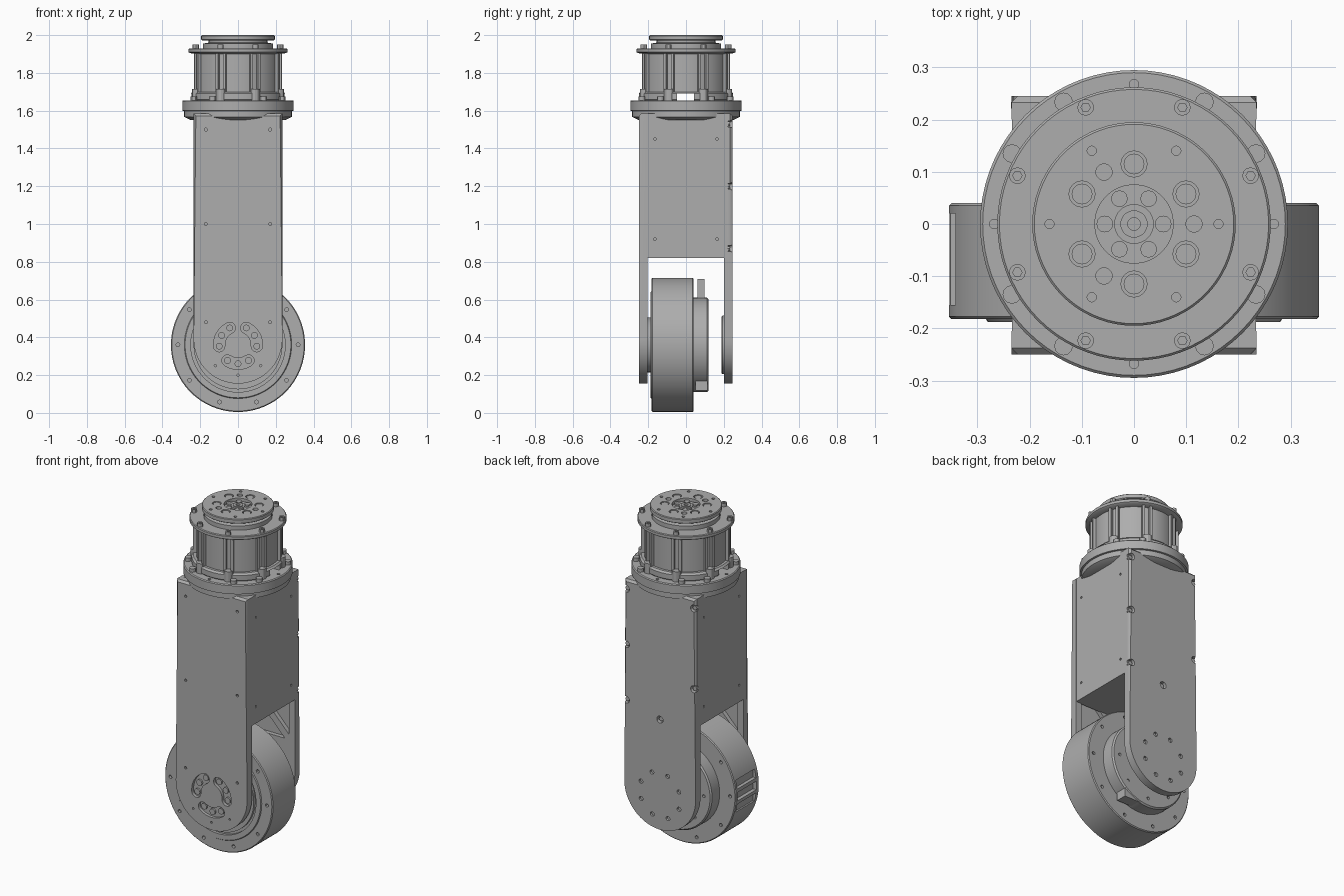
import bpy, bmesh, math
from mathutils import Vector

if "Cube" in bpy.data.objects:
    bpy.data.objects.remove(bpy.data.objects["Cube"])

metal = bpy.data.materials.new("machined_grey")
metal.use_nodes = True
GREY = (0.42, 0.42, 0.42, 1)
metal.diffuse_color = GREY
metal.node_tree.nodes["Principled BSDF"].inputs["Base Color"].default_value = GREY

AXIS = {"x": lambda u, v, h: (h, u, v), "y": lambda u, v, h: (u, h, v), "z": lambda u, v, h: (u, v, h)}
HUB = 0.36  # height of the joint axis


def circle(r, cx=0, cy=0, n=16, phase=0):
    return [(cx + r * math.cos(phase + math.tau * i / n), cy + r * math.sin(phase + math.tau * i / n))
            for i in range(n)]


def rect(u0, u1, v0, v1):
    return [(u0, v0), (u1, v0), (u1, v1), (u0, v1)]


def arc(r, a0, a1, cx, cy, n=8):
    return [(cx + r * math.cos(math.radians(a0 + (a1 - a0) * i / n)),
             cy + r * math.sin(math.radians(a0 + (a1 - a0) * i / n))) for i in range(n + 1)]


def polar(r, degrees, cx=0, cy=0):
    return [(cx + r * math.cos(math.radians(a)), cy + r * math.sin(math.radians(a))) for a in degrees]


def prism(bm, pts, a, b, axis="z"):
    lo, hi = [[bm.verts.new(AXIS[axis](u, v, h)) for u, v in pts] for h in (a, b)]
    bm.faces.new(lo)
    bm.faces.new(hi)
    for i in range(len(pts)):
        j = (i + 1) % len(pts)
        bm.faces.new((lo[i], lo[j], hi[j], hi[i]))
    return bm


def pegs(bm, centres, r, a, b, axis="z", n=12):
    for cx, cy in centres:
        prism(bm, circle(r, cx, cy, n), a, b, axis)
    return bm


def lathe(profile, axis="z", cy=0, n=72):
    bm = bmesh.new()
    vs = [bm.verts.new((r, 0, h)) for r, h in profile]
    es = [bm.edges.new(p) for p in zip(vs, vs[1:])]
    bmesh.ops.spin(bm, geom=vs + es, axis=(0, 0, 1), cent=(0, 0, 0), angle=math.tau, steps=n)
    bmesh.ops.remove_doubles(bm, verts=bm.verts, dist=1e-5)
    for v in bm.verts:
        x, y, z = v.co
        v.co = AXIS[axis](x, y + cy, z)
    return bm


def make(name, bm):
    bmesh.ops.recalc_face_normals(bm, faces=bm.faces)
    me = bpy.data.meshes.new(name)
    bm.to_mesh(me)
    bm.free()
    me.materials.append(metal)
    ob = bpy.data.objects.new(name, me)
    bpy.context.collection.objects.link(ob)
    return ob


def finish(name, bm, cut=None):
    ob = make(name, bm)
    if cut:
        tool = make(name + "_cutter", cut)
        tool.hide_render = True
        mod = ob.modifiers.new("cut", "BOOLEAN")
        mod.operation, mod.solver, mod.object = "DIFFERENCE", "EXACT", tool
        deps = bpy.context.evaluated_depsgraph_get()
        cut_mesh = bpy.data.meshes.new_from_object(ob.evaluated_get(deps))
        ob.modifiers.clear()
        ob.data = cut_mesh
        bpy.data.objects.remove(tool)
    bpy.ops.object.select_all(action="DESELECT")
    ob.select_set(True)
    bpy.context.view_layer.objects.active = ob
    bpy.ops.object.shade_smooth_by_angle(angle=math.radians(30))
    return ob


# Fork plates: rounded bottom, chamfered outer edge, triangular pockets inside
def plate(outer, inner):
    pts = [(-0.235, 1.585)] + arc(0.235, 180, 360, 0, 0.39, 32) + [(0.235, 1.585)]
    bm = prism(bmesh.new(), pts, outer, inner, "y")
    rim = [e for e in bm.edges if all(abs(v.co.y - outer) < 1e-5 for v in e.verts)]
    bmesh.ops.bevel(bm, geom=rim, offset=0.012, segments=1, affect="EDGES")
    return bm


def pockets(bm, floor, inner):
    corners = [Vector(p) for p in rect(-0.21, 0.21, 0.56, 1.0)]
    mid = Vector((0, 0.78))
    for i in range(4):
        tri = [corners[i], corners[(i + 1) % 4], mid]
        c = sum(tri, Vector((0, 0))) / 3
        prism(bm, [tuple(c + (p - c) * 0.8) for p in tri], floor, inner, "y")


SLOTS = (30, 150, 270)
cut = bmesh.new()
pockets(cut, -0.23, -0.19)
for a in SLOTS:
    end0, end1 = polar(0.1, (a - 34, a + 34), 0, HUB)
    kidney = (arc(0.13, a - 34, a + 34, 0, HUB) + arc(0.03, a + 34, a + 214, *end1)[1:-1]
              + arc(0.07, a + 34, a - 34, 0, HUB) + arc(0.03, a + 146, a + 326, *end0)[1:-1])
    prism(cut, kidney, -0.27, -0.232, "y")
pegs(cut, [(x, z) for x in (-0.17, 0.17) for z in (0.48, 1.0, 1.5)], 0.008, -0.27, -0.238, "y")
pegs(cut, [(0, 0.2), (-0.12, 0.25), (0.12, 0.25)], 0.006, -0.27, -0.238, "y")
finish("front_plate", plate(-0.25, -0.205), cut)

cut = bmesh.new()
pockets(cut, 0.225, 0.19)
notches = [(0.222, z) for z in (1.53, 1.2, 0.87)] + [(-0.222, z) for z in (1.53, 1.05)] + [(0, 0.81)]
pegs(cut, notches, 0.021, 0.222, 0.27, "y")
pegs(cut, polar(0.135, range(22, 360, 45), 0, HUB), 0.013, 0.232, 0.27, "y")
finish("back_plate", plate(0.245, 0.2), cut)

# Screws in the plates
bm = bmesh.new()
for a in SLOTS:
    pegs(bm, polar(0.1, (a - 34, a, a + 34), 0, HUB), 0.018, -0.231, -0.242, "y")
pegs(bm, notches, 0.014, 0.221, 0.234, "y", 6)
finish("plate_screws", bm)
finish("bearing_boss", lathe([(0, 0.205), (0.155, 0.205), (0.155, 0.193), (0.15, 0.188), (0.1, 0.188),
                              (0.1, 0.196), (0, 0.196)], "y", HUB))

# Box between the plates
for side, name in ((-1, "right_wall"), (1, "left_wall")):
    cut = bmesh.new()
    pegs(cut, [(y, z) for y in (-0.165, 0.165) for z in (0.92, 1.45)], 0.007, side * 0.225, side * 0.25, "x")
    finish(name, prism(bmesh.new(), rect(-0.21, 0.205, 0.82, 1.585), side * 0.212, side * 0.234, "x"), cut)
finish("box_floor", prism(bmesh.new(), rect(-0.215, 0.215, -0.21, 0.21), 0.82, 0.838))
finish("box_lid", prism(bmesh.new(), rect(-0.225, 0.225, -0.22, 0.22), 1.565, 1.584))

# Lower joint drum
drum = lathe([(0, -0.206), (0.145, -0.206), (0.145, -0.188), (0.235, -0.188), (0.235, -0.172), (0.25, -0.172),
              (0.25, -0.188), (0.28, -0.188), (0.284, -0.182), (0.35, -0.182), (0.355, -0.177), (0.355, 0.035),
              (0.35, 0.04), (0.25, 0.04), (0.25, 0.112), (0.242, 0.12), (0, 0.12)], "y", HUB, 96)
cut = bmesh.new()
ring = polar(0.318, range(0, 360, 36), 0, HUB)
pegs(cut, ring, 0.01, -0.21, -0.16, "y")
pegs(cut, ring, 0.01, 0.02, 0.07, "y")
pegs(cut, polar(0.2, range(0, 360, 45), 0, HUB), 0.009, 0.105, 0.14, "y")
for z in (-0.07, 0, 0.07):
    prism(cut, rect(-0.155, 0.02, HUB + z - 0.025, HUB + z + 0.025), -0.4, -0.332, "x")
finish("joint_drum", drum, cut)
finish("cable_tab", prism(bmesh.new(), rect(-0.03, 0.03, 0.59, 0.71), 0.06, 0.097, "y"))
finish("drum_connector", prism(bmesh.new(), rect(0.02, 0.16, 0.118, 0.25), 0.05, 0.115, "y"))

# Mounting flange
cut = pegs(bmesh.new(), polar(0.268, (0, 90, 180, 270)), 0.009, 1.63, 1.7)
finish("mounting_flange", lathe([(0, 1.55), (0.25, 1.55), (0.285, 1.567), (0.285, 1.598), (0.295, 1.6),
                                 (0.295, 1.65), (0.29, 1.655), (0, 1.655)]), cut)
bm = pegs(bmesh.new(), polar(0.27, [q + a for q in range(0, 360, 90) for a in (30, 60)]), 0.018, 1.65, 1.675)
finish("flange_bolts", bm)

# Upper motor with a cable channel through its base
body = lathe([(0, 1.654), (0.245, 1.654), (0.25, 1.66), (0.25, 1.69), (0.24, 1.7), (0.225, 1.7), (0.225, 1.9),
              (0.255, 1.905), (0.262, 1.91), (0.262, 1.926), (0.258, 1.93), (0.185, 1.93), (0.185, 1.955),
              (0.155, 1.96), (0.155, 1.98), (0, 1.98)])
finish("motor_body", body, prism(bmesh.new(), rect(-0.3, 0.3, -0.048, 0.042), 1.64, 1.69))

SPOKES = [22.5 + 45 * i for i in range(8)]
bm = bmesh.new()
for a in SPOKES:
    for da in (-5, 5):
        t = math.radians(a + da)
        out, side = Vector((math.cos(t), math.sin(t))), Vector((-math.sin(t), math.cos(t))) * 0.008
        prism(bm, [out * 0.21 - side, out * 0.243 - side, out * 0.243 + side, out * 0.21 + side], 1.69, 1.908)
    pegs(bm, polar(0.236, [a]), 0.026, 1.655, 1.715)
finish("motor_ribs", bm)
bolts = pegs(bmesh.new(), polar(0.242, SPOKES), 0.016, 1.925, 1.95)
cut = pegs(bmesh.new(), polar(0.242, SPOKES), 0.009, 1.942, 1.97, n=6)
finish("cap_bolts", bolts, cut)

# Output disc with its bolt pattern and recessed centre
disc = lathe([(0, 1.972), (0.19, 1.972), (0.195, 1.976), (0.195, 1.996), (0.191, 2.0), (0.075, 2.0),
              (0.075, 1.982), (0, 1.982)])
SIXTHS = range(30, 360, 60)
cut = pegs(bmesh.new(), polar(0.115, SIXTHS), 0.025, 1.988, 2.02, n=16)
pegs(cut, polar(0.115, (0, 120, 240)), 0.016, 1.985, 2.02)
pegs(cut, polar(0.162, range(0, 360, 60)), 0.009, 1.988, 2.02)
finish("output_disc", disc, cut)
bm = pegs(bmesh.new(), polar(0.115, SIXTHS), 0.02, 1.985, 1.997)
pegs(bm, polar(0.056, range(0, 360, 60)), 0.016, 1.98, 1.991)
finish("output_bolts", bm)
finish("output_hub", lathe([(0, 1.98), (0.038, 1.98), (0.038, 1.992), (0.026, 1.992), (0.026, 1.997),
                            (0.012, 1.997), (0.012, 1.988), (0, 1.988)], n=32))
